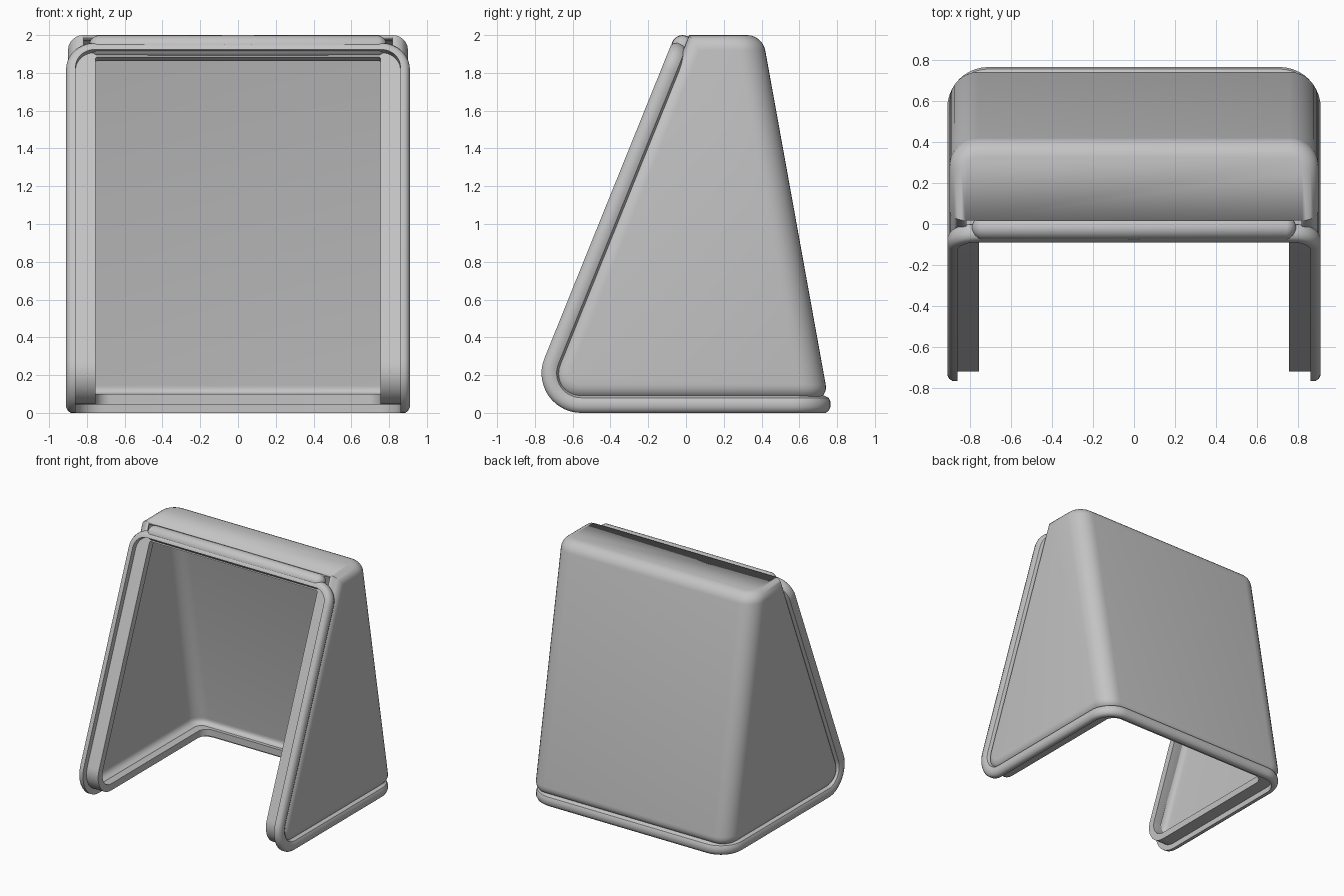
import bpy, bmesh
from math import sin, cos, radians, pi
from mathutils import Vector

cube = bpy.data.objects.get("Cube")
if cube:
    bpy.data.objects.remove(cube, do_unlink=True)

grey = bpy.data.materials.new("light_grey")
grey.use_nodes = True
COLOUR = (0.55, 0.55, 0.55, 1)
grey.diffuse_color = COLOUR
grey.node_tree.nodes["Principled BSDF"].inputs["Base Color"].default_value = COLOUR


def finish(bm, name, angle=35):
    bmesh.ops.recalc_face_normals(bm, faces=bm.faces)
    mesh = bpy.data.meshes.new(name)
    bm.to_mesh(mesh)
    bm.free()
    mesh.materials.append(grey)
    ob = bpy.data.objects.new(name, mesh)
    bpy.context.collection.objects.link(ob)
    bpy.ops.object.select_all(action='DESELECT')
    ob.select_set(True)
    bpy.context.view_layer.objects.active = ob
    bpy.ops.object.shade_smooth_by_angle(angle=radians(angle))
    return ob


# Side profile of the opening: sloped front, rounded toe, flat bottom
LEAN = radians(68)
TOE = 0.21
TOE_Y = -0.555
RIM_TOP, RIM_BACK, RIM_W = 1.97, 0.765, 0.91
tangent_z = TOE + TOE * cos(LEAN)
FRONT_LEN = (RIM_TOP - tangent_z) / sin(LEAN)
ARC_LEN = TOE * (pi - LEAN)
TOTAL = FRONT_LEN + ARC_LEN + RIM_BACK - TOE_Y


def on_opening(x, s, depth):
    """Wrap flat coordinates (x, s) around the opening, pushed in by depth."""
    if s < FRONT_LEN:
        d = FRONT_LEN - s
        y = TOE_Y - TOE * sin(LEAN) + d * cos(LEAN)
        return Vector((x, y + depth * sin(LEAN), tangent_z + d * sin(LEAN) - depth * cos(LEAN)))
    if s < FRONT_LEN + ARC_LEN:
        a = pi / 2 + LEAN + (s - FRONT_LEN) / TOE
        r = TOE - depth
        return Vector((x, TOE_Y + r * cos(a), TOE + r * sin(a)))
    return Vector((x, TOE_Y + s - FRONT_LEN - ARC_LEN, depth))


def outline(side, top, back, r_top, r_back):
    """Rounded rectangle in flat coordinates, with extra points at the toe."""
    w, lo, hi = RIM_W - side, top, TOTAL - back
    bend = [FRONT_LEN + ARC_LEN * i / 14 for i in range(15)]

    def corner(sx, c, r, start):
        return [(sx * (w - r) + r * cos(a), c + r * sin(a))
                for a in (radians(start + 9 * i) for i in range(11))]
    return (corner(1, lo + r_top, r_top, -90) + [(w, s) for s in bend]
            + corner(1, hi - r_back, r_back, 0) + corner(-1, hi - r_back, r_back, 90)
            + [(-w, s) for s in reversed(bend)] + corner(-1, lo + r_top, r_top, 180))


# Rim: rounded outer lip with a set-back inner flange
bm = bmesh.new()
lip = [(0.05, 0), (0.025, 0), (0.01, 0.01), (0, 0.03), (0, 0.06),
       (0.01, 0.08), (0.03, 0.09), (0.07, 0.1)]
rings = [(outline(i, i, i, 0.15 - i, 0.2 - i), d) for i, d in lip]
flange = outline(0.155, 0.075, 0.12, 0.01, 0.08)
rings += [(flange, 0.1), (flange, 0.045), (outline(0.05, 0.05, 0.05, 0.1, 0.15), 0.045)]
loops = [[bm.verts.new(on_opening(x, s, d)) for x, s in pts] for pts, d in rings]
for a, b in zip(loops, loops[1:] + loops[:1]):
    for i in range(len(a)):
        j = (i + 1) % len(a)
        bm.faces.new((a[i], a[j], b[j], b[i]))
finish(bm, "opening_rim")

# Hood body: a wedge with rounded edges, left open at front and bottom
HALF, BASE, INSET = 0.9, 0.07, 0.07


def front_y(z):
    return -0.071 + (z - RIM_TOP) / (sin(LEAN) / cos(LEAN)) + INSET / sin(LEAN)


profile = [(front_y(BASE), BASE), (front_y(2), 2), (0.405, 2), (0.754, BASE)]
bm = bmesh.new()
left = bm.faces.new([bm.verts.new((HALF, y, z)) for y, z in profile])
ext = bmesh.ops.extrude_face_region(bm, geom=[left], use_keep_orig=True)
bmesh.ops.translate(bm, vec=(-2 * HALF, 0, 0),
                    verts=[v for v in ext["geom"] if isinstance(v, bmesh.types.BMVert)])
bmesh.ops.recalc_face_normals(bm, faces=bm.faces)


def round_edges(edges, size, segments):
    bmesh.ops.bevel(bm, geom=edges, offset=size, segments=segments, profile=0.5,
                    affect='EDGES', offset_type='OFFSET', clamp_overlap=True)
    bm.normal_update()


def mid(e):
    return (e.verts[0].co + e.verts[1].co) / 2


def crosswise(e):
    return abs(e.verts[0].co.x - e.verts[1].co.x) > 1


round_edges([e for e in bm.edges if crosswise(e) and mid(e).z < 0.1 and mid(e).y < 0], 0.21, 10)
round_edges([e for e in bm.edges if not crosswise(e) and mid(e).y > 0.5], 0.14, 8)
round_edges([e for e in bm.edges if e.calc_face_angle(0) > radians(30)
             and not (crosswise(e) and mid(e).z > 1.9 and mid(e).y < 0.1)], 0.08, 6)
opening = [f for f in bm.faces if abs(f.normal.x) < 0.05 and f.normal.y < 0.05
           and (f.normal.z < -0.05 or f.normal.y < -0.3)]
bmesh.ops.delete(bm, geom=opening, context='FACES')
body = finish(bm, "hood_shell", 40)
wall = body.modifiers.new("wall", 'SOLIDIFY')
wall.thickness = 0.03
wall.offset = -1

# Rounded brow joining the top of the shell to the rim
bm = bmesh.new()
bmesh.ops.create_uvsphere(bm, u_segments=24, v_segments=12, radius=0.06)
for v in bm.verts:
    x, y, z = v.co
    end = 0.73 if z > 0.001 else -0.73 if z < -0.001 else 0
    v.co = (z + end, y - 0.018, 1.94 - x)
finish(bm, "top_brow")
